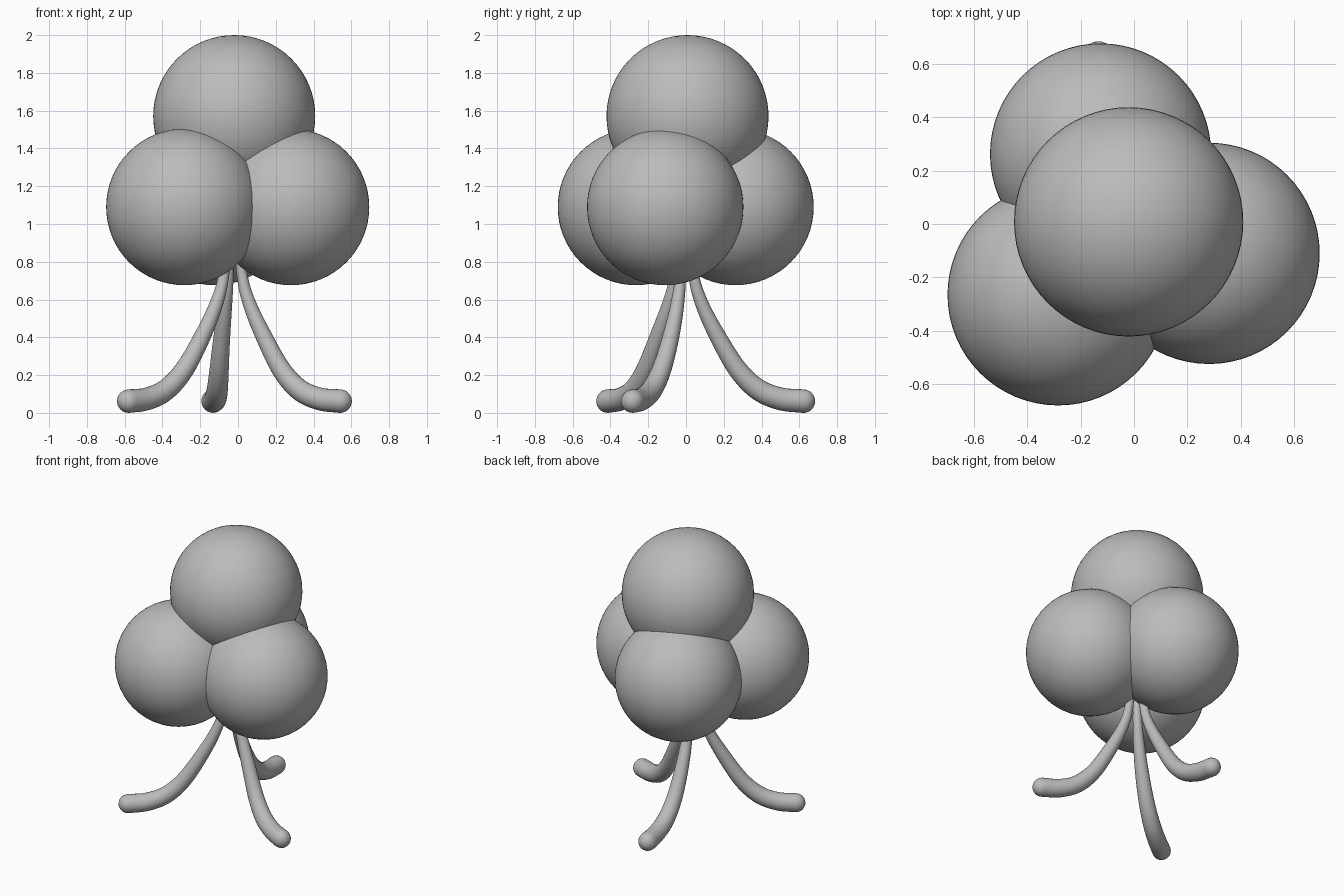
import bpy, bmesh, math
from mathutils import Vector

if "Cube" in bpy.data.objects:
    bpy.data.objects.remove(bpy.data.objects["Cube"])

mat = bpy.data.materials.new("plain grey")
mat.diffuse_color = (0.5, 0.5, 0.5, 1)
mat.use_nodes = True
mat.node_tree.nodes["Principled BSDF"].inputs["Base Color"].default_value = mat.diffuse_color


def finish(name, bm):
    me = bpy.data.meshes.new(name)
    bmesh.ops.recalc_face_normals(bm, faces=bm.faces)
    bm.to_mesh(me)
    bm.free()
    for p in me.polygons:
        p.use_smooth = True
    me.materials.append(mat)
    ob = bpy.data.objects.new(name, me)
    bpy.context.collection.objects.link(ob)


# Four overlapping balls
BALLS = {
    "top_ball": (-0.02, 0.008, 1.571, 0.429),
    "front_left_ball": (-0.284, -0.265, 1.09, 0.414),
    "right_ball": (0.281, -0.11, 1.09, 0.414),
    "back_ball": (-0.125, 0.262, 1.09, 0.414),
}
for name, (x, y, z, r) in BALLS.items():
    bm = bmesh.new()
    bmesh.ops.create_uvsphere(bm, u_segments=64, v_segments=32, radius=r)
    bmesh.ops.translate(bm, verts=bm.verts, vec=(x, y, z))
    finish(name, bm)

# Leg profile: distance from the axis, height, tube radius
PROFILE = [(0.035, 0.95, 0.022), (0.06, 0.72, 0.029), (0.108, 0.57, 0.036),
           (0.19, 0.41, 0.044), (0.30, 0.235, 0.051), (0.41, 0.13, 0.056),
           (0.53, 0.082, 0.059), (0.652, 0.070, 0.061)]


def smooth_path(pts, steps=6):
    """Catmull-Rom through the points."""
    p = [Vector(q) for q in pts]
    p = [2 * p[0] - p[1]] + p + [2 * p[-1] - p[-2]]
    out = []
    for i in range(1, len(p) - 2):
        a, b, c, d = p[i - 1:i + 3]
        for k in range(steps):
            t = k / steps
            out.append(0.5 * (2 * b + (c - a) * t + (2 * a - 5 * b + 4 * c - d) * t * t
                              + (3 * b - a - 3 * c + d) * t ** 3))
    return out + [p[-2]]


def leg(name, foot_angle, sides=24):
    rings = []
    for rho, z, r in smooth_path(PROFILE):
        k = min(1, max(0, (z - 0.07) / 0.65))       # 0 at foot, 1 at hip
        a = math.radians(foot_angle + 10 * k)       # slight twist up the leg
        cx, cy = -0.057 + 0.022 * k, -0.025 + 0.01 * k
        rings.append((Vector((cx + rho * math.cos(a), cy + rho * math.sin(a), z)), r))
    # rounded toe
    end, r = rings[-1]
    ahead = (end - rings[-2][0]).normalized()
    for i in range(1, 7):
        t = math.radians(14 * i)
        rings.append((end + ahead * r * math.sin(t), r * math.cos(t)))
    bm = bmesh.new()
    loops = []
    for i, (c, r) in enumerate(rings):
        d = (rings[min(i + 1, len(rings) - 1)][0] - rings[max(i - 1, 0)][0]).normalized()
        a = math.radians(foot_angle)
        u = Vector((-math.sin(a), math.cos(a), 0))
        u = (u - d * u.dot(d)).normalized()
        v = d.cross(u)
        loops.append([bm.verts.new(c + r * (u * math.cos(2 * math.pi * j / sides)
                                            + v * math.sin(2 * math.pi * j / sides)))
                      for j in range(sides)])
    for A, B in zip(loops, loops[1:]):
        for j in range(sides):
            bm.faces.new((A[j], A[(j + 1) % sides], B[(j + 1) % sides], B[j]))
    bm.faces.new(loops[0])
    bm.faces.new(loops[-1])
    # rest the foot on the ground
    low = min(v.co.z for v in bm.verts)
    for v in bm.verts:
        v.co.z -= low * max(0, 1 - v.co.z / 0.5)
    finish(name, bm)


for name, angle in (("right_leg", -23.3), ("back_leg", 96.7), ("left_leg", 216.7)):
    leg(name, angle)
